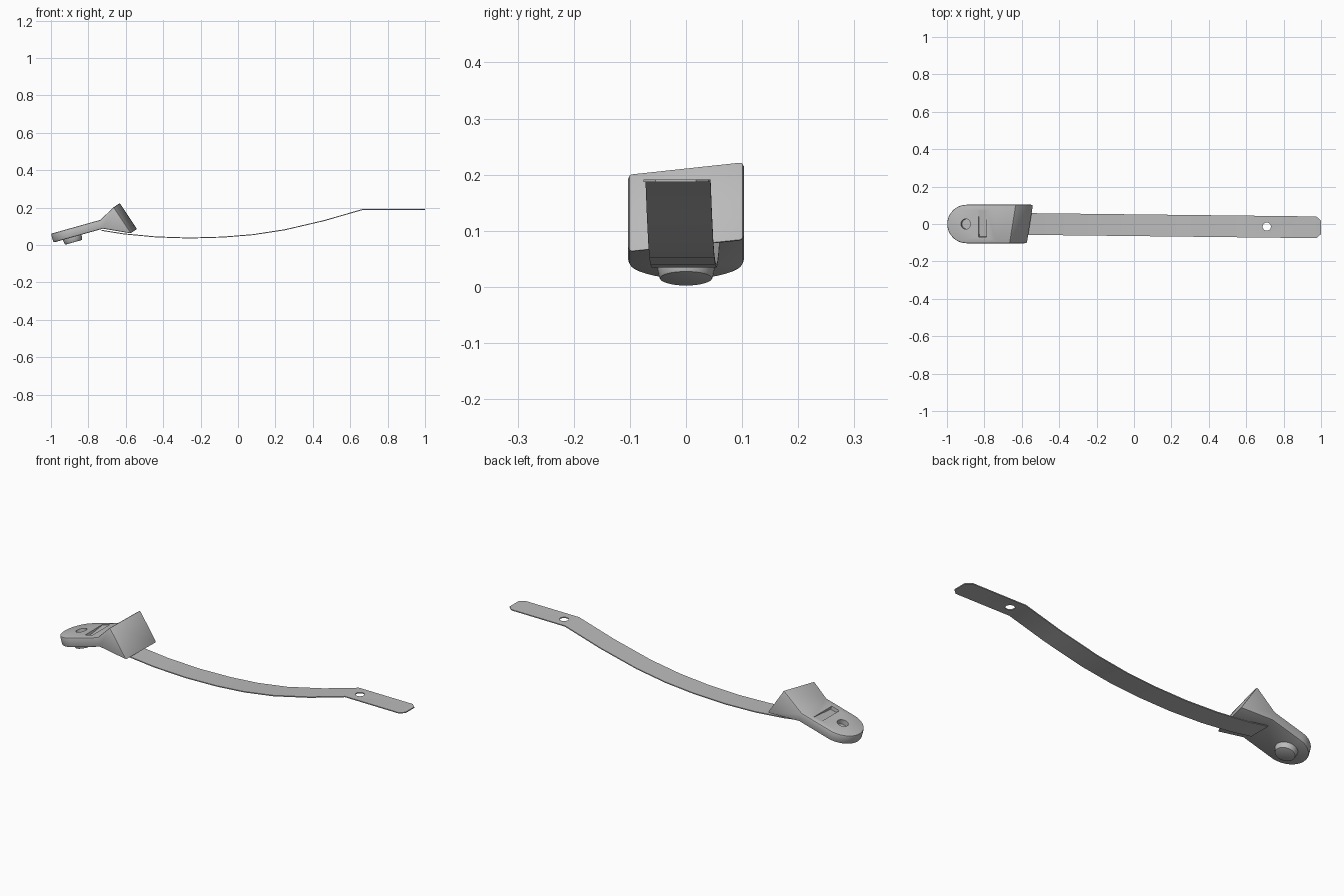
import bpy, bmesh, math
from mathutils import Matrix, Vector

if "Cube" in bpy.data.objects:
    bpy.data.objects.remove(bpy.data.objects["Cube"], do_unlink=True)

grey = bpy.data.materials.new("plain grey")
grey.use_nodes = True
grey.diffuse_color = (0.5, 0.5, 0.5, 1)
grey.node_tree.nodes["Principled BSDF"].inputs["Base Color"].default_value = (0.5, 0.5, 0.5, 1)

TILT = math.atan(0.28)                      # slope of the head
DOWN = Vector((math.sin(TILT), 0, -math.cos(TILT)))
HALF, THICK = 0.103, 0.049


def make(name, bm):
    bmesh.ops.recalc_face_normals(bm, faces=bm.faces)
    mesh = bpy.data.meshes.new(name)
    bm.to_mesh(mesh)
    bm.free()
    mesh.materials.append(grey)
    obj = bpy.data.objects.new(name, mesh)
    bpy.context.collection.objects.link(obj)
    return obj


def modify(obj, kind, **settings):
    mod = obj.modifiers.new(kind.lower(), kind)
    for key, value in settings.items():
        setattr(mod, key, value)
    bpy.context.view_layer.objects.active = obj
    bpy.ops.object.modifier_apply(modifier=mod.name)


def cut(obj, cutter):
    modify(obj, 'BOOLEAN', object=cutter, operation='DIFFERENCE', solver='EXACT')
    bpy.data.objects.remove(cutter, do_unlink=True)


def disc(name, centre, low, high, depth, tilt, sides=32):
    bm = bmesh.new()
    matrix = Matrix.Translation(centre) @ Matrix.Rotation(-tilt, 4, 'Y')
    bmesh.ops.create_cone(bm, cap_ends=True, segments=sides, radius1=low,
                          radius2=high, depth=depth, matrix=matrix)
    return make(name, bm)


def smooth(obj):
    bpy.ops.object.select_all(action='DESELECT')
    obj.select_set(True)
    bpy.context.view_layer.objects.active = obj
    bpy.ops.object.shade_smooth_by_angle(angle=math.radians(30))


def on_top(x, y=0):
    return Vector((x, y, 0.06 + 0.28 * (x + 1)))


# Head: tilted round-ended tongue flaring into a wedge with a skewed end face
bm = bmesh.new()
arc = [math.radians(90 + 180 * i / 24) for i in range(25)]
plan = [(-0.897 + HALF * math.cos(a), HALF * math.sin(a)) for a in arc]
plan += [(-0.735, -HALF), (-0.735, HALF)]
top = [bm.verts.new(on_top(*p)) for p in plan]
bottom = [bm.verts.new(on_top(*p) + DOWN * THICK) for p in plan]
bm.faces.new(top)
bm.faces.new(bottom)
for i in range(len(plan)):
    j = (i + 1) % len(plan)
    if i != len(plan) - 2:
        bm.faces.new((top[i], top[j], bottom[j], bottom[i]))
ends = [bm.verts.new(p) for p in ((-0.665, -HALF, 0.203), (-0.632, HALF, 0.225),
                                  (-0.537, HALF, 0.083), (-0.57, -HALF, 0.061))]
neck = [top[-2], top[-1], bottom[-1], bottom[-2]]
bm.faces.new(ends)
for i in range(4):
    j = (i + 1) % 4
    bm.faces.new((neck[i], neck[j], ends[j], ends[i]))
head = make("head", bm)
modify(head, 'BEVEL', width=0.007, segments=2, limit_method='ANGLE', angle_limit=math.radians(40))

# Round recess and sloping pocket in the top of the tongue
cut(head, disc("hole_cutter", on_top(-0.9), 0.027, 0.027, 0.05, TILT))
bm = bmesh.new()
bmesh.ops.create_cube(bm, size=1, matrix=(
    Matrix.Translation(on_top(-0.81) - DOWN * 0.03) @ Matrix.Rotation(-TILT, 4, 'Y')
    @ Matrix.Rotation(math.radians(6), 4, 'X') @ Matrix.Diagonal((0.045, 0.145, 0.08, 1))))
cut(head, make("pocket_cutter", bm))
smooth(head)

# Button under the tongue
button = disc("button", on_top(-0.9) + DOWN * 0.06, 0.047, 0.054, 0.034, TILT)
modify(button, 'BEVEL', width=0.004, segments=2, limit_method='ANGLE', angle_limit=math.radians(40))
smooth(button)

# Strap: thin bowed strip, straight at the far end with clipped corners
path = [(-0.73, 0.078), (-0.61, 0.059), (-0.44, 0.043), (-0.26, 0.037), (-0.08, 0.042),
        (0.08, 0.055), (0.25, 0.081), (0.46, 0.13), (0.665, 0.189), (0.975, 0.189), (1.0, 0.189)]
bm = bmesh.new()
rows = []
for x, z in path:
    half = 0.036 if x == 1.0 else 0.058
    mid = -0.0065 - 0.0115 * x
    rows.append([bm.verts.new((x, mid + s * half, z)) for s in (-1, 1)])
for a, b in zip(rows, rows[1:]):
    bm.faces.new((a[0], b[0], b[1], a[1]))
strap = make("strap", bm)
modify(strap, 'SOLIDIFY', thickness=0.005, offset=0)
cut(strap, disc("strap_hole_cutter", Vector((0.71, -0.014, 0.189)), 0.022, 0.022, 0.1, 0))
smooth(strap)
